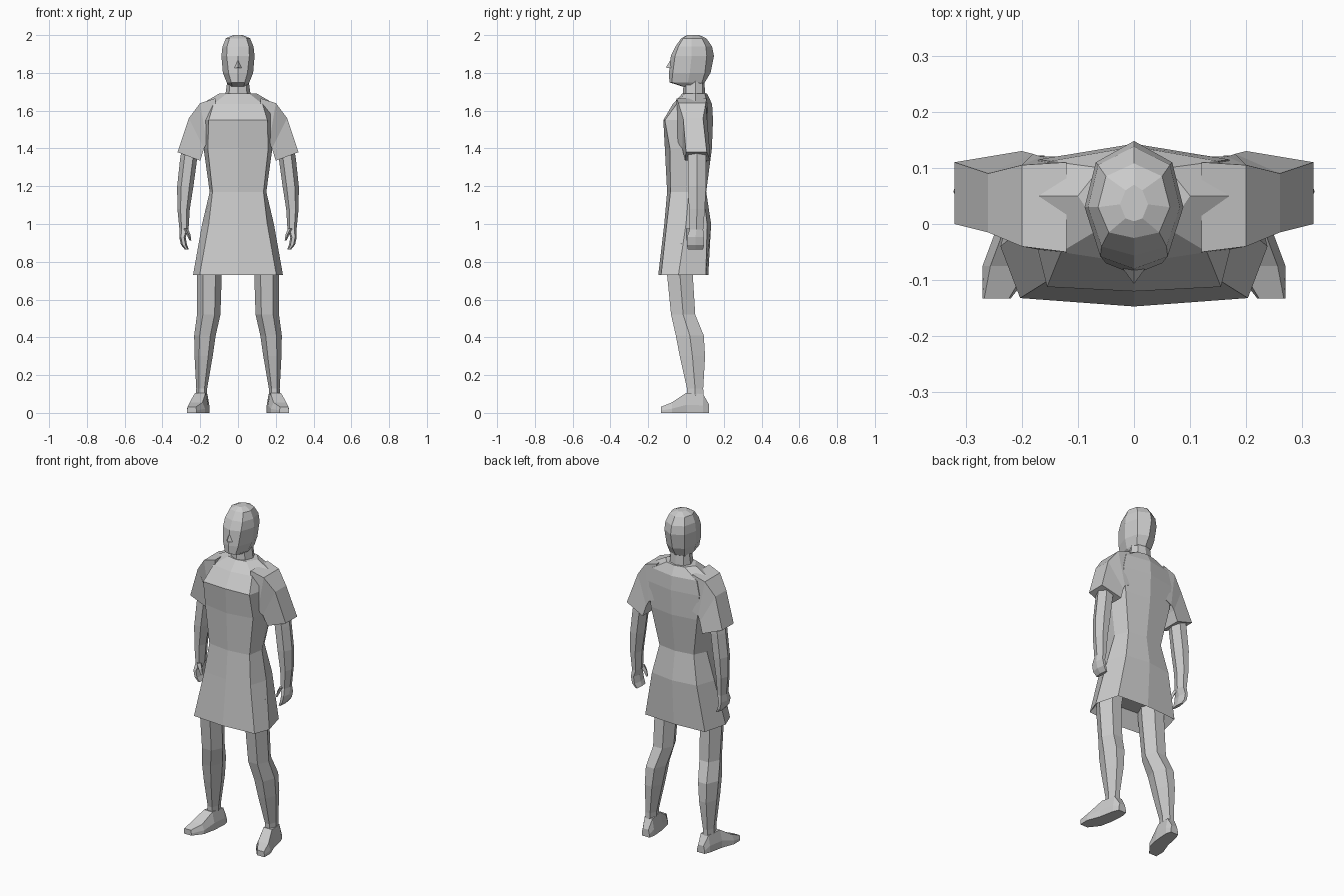
import bpy, math


def make(name, verts, faces, mirror=False):
    me = bpy.data.meshes.new(name)
    me.from_pydata(verts, [], faces)
    ob = bpy.data.objects.new(name, me)
    bpy.context.collection.objects.link(ob)
    if mirror:
        m = ob.modifiers.new("mirror", 'MIRROR')
        m.use_mirror_merge = False
    # consistent outward normals
    bpy.context.view_layer.objects.active = ob
    ob.select_set(True)
    bpy.ops.object.mode_set(mode='EDIT')
    bpy.ops.mesh.select_all(action='SELECT')
    bpy.ops.mesh.normals_make_consistent(inside=False)
    bpy.ops.object.mode_set(mode='OBJECT')
    ob.select_set(False)
    return ob


def loft(name, rings, mirror=False):
    """Skin a list of equal-sized rings and cap both ends."""
    n = len(rings[0])
    verts = [p for r in rings for p in r]
    faces = [(k * n + i, k * n + (i + 1) % n, (k + 1) * n + (i + 1) % n, (k + 1) * n + i)
             for k in range(len(rings) - 1) for i in range(n)]
    last = (len(rings) - 1) * n
    faces += [tuple(range(n)), tuple(range(last, last + n))]
    return make(name, verts, faces, mirror)


def body_ring(z, yf, fx, fy, sx, sy, bx, by, yb):
    """Eight-sided symmetric section: front, front corner, side, back corner, back."""
    half = [(fx, fy, z), (sx, sy, z), (bx, by, z)]
    return [(0, yf, z)] + half + [(0, yb, z)] + [(-x, y, z) for x, y, z in reversed(half)]


def limb_ring(x, y, z, rx, ry, n=6):
    return [(x + rx * math.cos(i * math.tau / n), y + ry * math.sin(i * math.tau / n) / math.sin(math.pi / 3), z)
            for i in range(n)]


# tunic, with a recessed underside inside the hem
tunic = [
    (.82, -.10, .15, -.09, .18, -.02, .15, .08, .09),
    (.73, -.147, .203, -.132, .238, -.04, .20, .105, .118),
    (1.0, -.115, .155, -.102, .19, .0, .15, .112, .133),
    (1.17, -.10, .135, -.082, .15, .015, .115, .09, .107),
    (1.4, -.112, .16, -.085, .182, .02, .155, .115, .137),
    (1.55, -.12, .155, -.112, .19, .03, .17, .115, .143),
    (1.635, -.07, .13, -.05, .195, .05, .15, .112, .138),
    (1.69, -.02, .06, -.008, .10, .05, .06, .10, .112),
]
loft("tunic", [body_ring(*r) for r in tunic])

# neck
loft("neck", [body_ring(1.66, -.02, .05, 0, .07, .05, .05, .09, .105),
              body_ring(1.77, -.01, .04, .0, .055, .05, .04, .085, .095)])

# head
head = [
    (1.728, -.02, .03, -.015, .045, .03, .03, .07, .08),
    (1.75, -.088, .036, -.075, .06, .01, .05, .085, .10),
    (1.80, -.09, .05, -.07, .08, .02, .06, .10, .13),
    (1.89, -.08, .06, -.058, .088, .03, .068, .11, .148),
    (1.94, -.056, .058, -.04, .082, .03, .064, .105, .138),
    (1.983, -.025, .045, -.015, .064, .03, .05, .085, .108),
    (2.0, .005, .015, .01, .025, .035, .015, .06, .07),
]
loft("head", [body_ring(*r) for r in head])

# nose
make("nose", [(-.021, -.078, 1.825), (.021, -.078, 1.825), (0, -.075, 1.88), (0, -.107, 1.828)],
     [(0, 1, 3), (1, 2, 3), (2, 0, 3), (0, 2, 1)])

# sleeves: outer x/z, inner x/z, front y, outer back y, inner back y
sleeve = [
    (.12, 1.665, .12, 1.45, -.055, .11, .12),
    (.20, 1.64, .165, 1.43, -.045, .105, .12),
    (.26, 1.56, .18, 1.40, -.02, .09, .125),
    (.32, 1.38, .20, 1.335, -.005, .11, .13),
]
loft("sleeve", [[(ox, f + .005, oz), (ox, b, oz), (ix, ib, iz), (ix, f, iz)]
                for ox, oz, ix, iz, f, b, ib in sleeve], True)

# arm running into a curled hand
arm = [
    (.25, .055, 1.45, .04, .045),
    (.262, .058, 1.34, .045, .048),
    (.279, .058, 1.2, .043, .048),
    (.288, .058, 1.08, .033, .042),
    (.286, .055, .97, .024, .036),
    (.294, .05, .93, .017, .045),
    (.286, .05, .89, .016, .046),
    (.270, .05, .864, .010, .04),
]
loft("arm", [limb_ring(*r) for r in arm], True)

# thumb
loft("thumb", [limb_ring(.277, .022, .975, .012, .018, 4),
               limb_ring(.262, .015, .945, .010, .014, 4),
               limb_ring(.252, .012, .913, .005, .008, 4)], True)

# leg
leg = [
    (.135, -.025, .9, .07, .075),
    (.152, -.032, .73, .066, .068),
    (.155, -.015, .52, .062, .064),
    (.175, .02, .41, .057, .074),
    (.182, .034, .3, .048, .067),
    (.192, .048, .13, .029, .043),
    (.195, .05, .05, .03, .045),
]
loft("leg", [limb_ring(*r) for r in leg], True)

# foot: centre x, y, bottom half-width, top half-width, top height
foot = [
    (.185, .122, .025, .018, .045),
    (.188, .09, .036, .026, .10),
    (.20, .0, .042, .028, .105),
    (.222, -.075, .048, .034, .055),
    (.245, -.133, .025, .022, .032),
]
loft("foot", [[(c - b, y, 0), (c + b, y, 0), (c + b, y, h * .4), (c + t, y, h), (c - t, y, h), (c - b, y, h * .4)]
              for c, y, b, t, h in foot], True)
